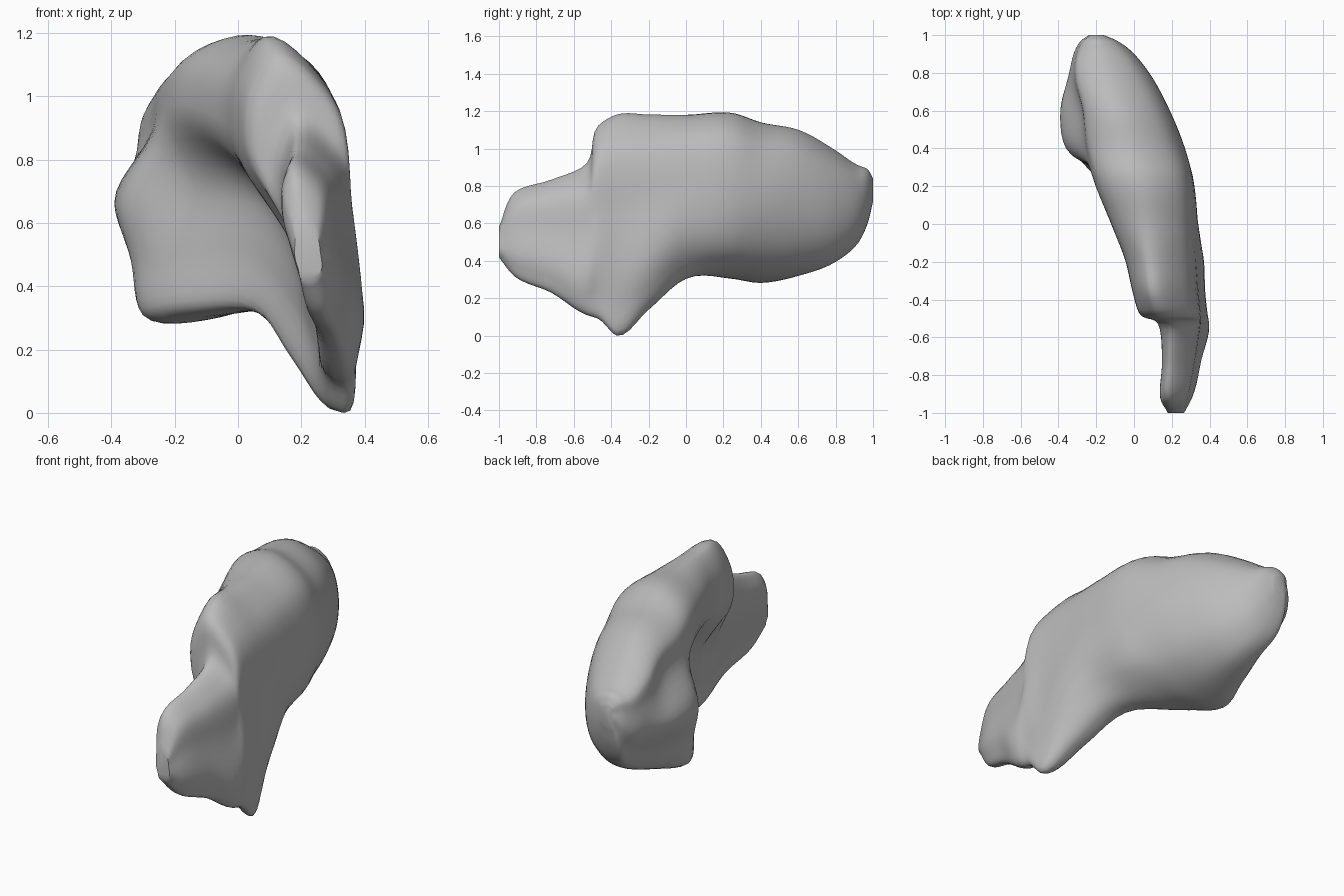
import bpy
import bmesh
import math
from mathutils import Vector

default_cube = bpy.data.objects.get("Cube")
if default_cube:
    bpy.data.objects.remove(default_cube, do_unlink=True)

# One plain grey for the whole body
grey = bpy.data.materials.new("plain grey")
grey.use_nodes = True
colour = (0.5, 0.5, 0.5, 1)
grey.diffuse_color = colour
grey.node_tree.nodes["Principled BSDF"].inputs["Base Color"].default_value = colour

# Stations from the thin front fin to the rounded back end:
# y, underside, top, crest x, outer x, lower outer x, lower inner x, hollow x, bulge x
STATIONS = [
    (-1.0, .42, .58, .21, .26, .26, .20, .18, .18),
    (-.92, .32, .76, .17, .29, .30, .23, .17, .14),
    (-.72, .23, .83, .18, .33, .35, .27, .19, .15),
    (-.53, .11, .92, .18, .36, .39, .29, .20, .13),
    (-.47, .09, 1.12, .12, .36, .38, .30, .19, .03),
    (-.37, .0, 1.18, .09, .35, .37, .30, .18, .0),
    (-.20, .14, 1.18, .07, .34, .35, .19, .15, -.04),
    (.0, .31, 1.18, .05, .33, .30, .06, .06, -.12),
    (.25, .32, 1.19, .02, .31, .24, -.20, -.13, -.22),
    (.40, .30, 1.14, -.05, .27, .16, -.30, -.36, -.26),
    (.60, .33, 1.10, -.11, .19, .10, -.24, -.39, -.28),
    (.80, .40, .99, -.17, .08, .02, -.20, -.34, -.32),
    (.92, .50, .91, -.20, -.02, -.06, -.23, -.31, -.30),
    (.97, .60, .89, -.20, -.09, -.12, -.24, -.28, -.27),
    (1.0, .72, .84, -.20, -.16, -.17, -.23, -.24, -.23),
]


def section(y, low, high, crest, outer, low_out, low_in, hollow, bulge):
    """Control points of one cross-section, from the crest round the outer side."""
    tall = high - low
    points = [
        (crest, 1),
        (crest + (outer - crest) * .75, .87),
        (outer, .55),
        (low_out, .15),
        ((low_out + low_in) / 2, 0),
        (low_in, .01),
        ((low_in + hollow) / 2, .21),
        (hollow, .43),
        (bulge, .72),
        (bulge + (crest - bulge) * .14, .89),
    ]
    return [Vector((x, y, low + t * tall)) for x, t in points]


def spline(points, steps, closed):
    """Resample points along a smooth curve with limited overshoot."""
    n = len(points)

    def at(i):
        return points[i % n] if closed else points[max(0, min(n - 1, i))]

    def tangent(i):
        before, here, after = at(i - 1), at(i), at(i + 1)
        a, b = (here - before).length, (after - here).length
        if a < 1e-6 or b < 1e-6:
            return (after - before) / max(a + b, 1e-6)
        return ((here - before) / a * b + (after - here) / b * a) / (a + b)

    result = []
    for i in range(n if closed else n - 1):
        p, q = at(i), at(i + 1)
        span = (q - p).length
        m, k = tangent(i) * span, tangent(i + 1) * span
        for s in range(steps):
            t = s / steps
            result.append(p * (2*t**3 - 3*t**2 + 1) + m * (t**3 - 2*t**2 + t)
                          + q * (3*t**2 - 2*t**3) + k * (t**3 - t**2))
    if not closed:
        result.append(points[-1].copy())
    return result


# Loft the body: smooth each section, then smooth lengthwise through them
rings = [spline(section(*s), 6, True) for s in STATIONS]
strips = [spline(list(line), 5, False) for line in zip(*rings)]

bm = bmesh.new()
grid = [[bm.verts.new(p) for p in strip] for strip in strips]
for i, strip in enumerate(grid):
    neighbour = grid[(i + 1) % len(grid)]
    for j in range(len(strip) - 1):
        bm.faces.new((strip[j], strip[j + 1], neighbour[j + 1], neighbour[j]))

# Close the two small ends
for end in (0, -1):
    bm.faces.new([strip[end] for strip in grid])
bmesh.ops.recalc_face_normals(bm, faces=bm.faces)

mesh = bpy.data.meshes.new("curved_body")
bm.to_mesh(mesh)
bm.free()
mesh.materials.append(grey)
body = bpy.data.objects.new("curved_body", mesh)
bpy.context.collection.objects.link(body)

bpy.context.view_layer.objects.active = body
body.select_set(True)
bpy.ops.object.shade_smooth_by_angle(angle=math.radians(50))
